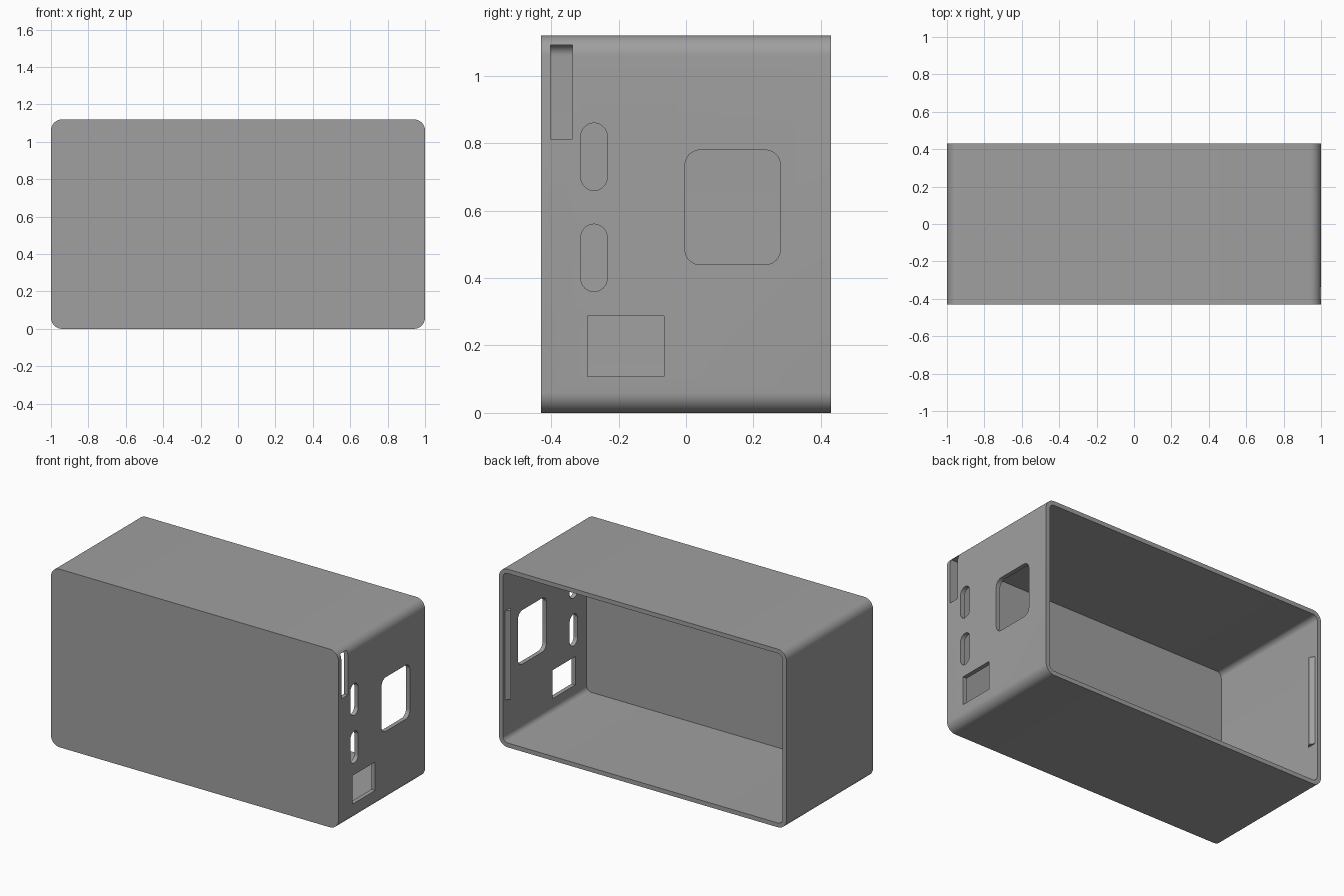
import bpy
import bmesh
import math
from mathutils import Vector

if "Cube" in bpy.data.objects:
    bpy.data.objects.remove(bpy.data.objects["Cube"])

W, D, H = 2.0, 0.86, 1.12     # outer size
T = 0.027                     # wall thickness

grey = bpy.data.materials.new("grey plastic")
grey.diffuse_color = (0.35, 0.35, 0.35, 1)
grey.use_nodes = True
grey.node_tree.nodes["Principled BSDF"].inputs["Base Color"].default_value = grey.diffuse_color


def rounded_rect(u0, u1, v0, v1, r, steps=10):
    """Outline of a rectangle with rounded corners."""
    if r == 0:
        return [(u0, v0), (u1, v0), (u1, v1), (u0, v1)]
    pts = []
    corners = [(u1 - r, v1 - r), (u0 + r, v1 - r), (u0 + r, v0 + r), (u1 - r, v0 + r)]
    for i, (cu, cv) in enumerate(corners):
        for k in range(steps + 1):
            a = math.pi / 2 * (i + k / steps)
            pts.append((cu + r * math.cos(a), cv + r * math.sin(a)))
    return pts


def prism(name, outline, axis, a, b):
    """Extrude an outline along x, y or z from a to b."""
    place = {"x": lambda u, v, w: (w, u, v),
             "y": lambda u, v, w: (u, w, v),
             "z": lambda u, v, w: (u, v, w)}[axis]
    bm = bmesh.new()
    face = bm.faces.new([bm.verts.new(place(u, v, a)) for u, v in outline])
    new = bmesh.ops.extrude_face_region(bm, geom=[face])["geom"]
    shift = Vector(place(0, 0, b - a))
    bmesh.ops.translate(bm, vec=shift, verts=[g for g in new if isinstance(g, bmesh.types.BMVert)])
    bmesh.ops.remove_doubles(bm, verts=bm.verts, dist=1e-5)
    bmesh.ops.recalc_face_normals(bm, faces=bm.faces)
    mesh = bpy.data.meshes.new(name)
    bm.to_mesh(mesh)
    bm.free()
    mesh.materials.append(grey)
    obj = bpy.data.objects.new(name, mesh)
    bpy.context.collection.objects.link(obj)
    return obj


def activate(obj):
    bpy.ops.object.select_all(action='DESELECT')
    obj.select_set(True)
    bpy.context.view_layer.objects.active = obj


def cut(target, cutter):
    """Subtract a cutter and discard it."""
    cutter.hide_render = True
    mod = target.modifiers.new("cut", 'BOOLEAN')
    mod.operation = 'DIFFERENCE'
    mod.solver = 'EXACT'
    mod.object = cutter
    activate(target)
    bpy.ops.object.modifier_apply(modifier=mod.name)
    bpy.data.objects.remove(cutter)


# Case: rounded box, closed at the front and open at the back
case = prism("case", rounded_rect(-W / 2, W / 2, 0, H, 0.06), "y", -D / 2, D / 2)
cut(case, prism("cavity", rounded_rect(-W / 2 + T, W / 2 - T, T, H - T, 0.033),
                "y", -D / 2 + T, D / 2 + 0.1))

# Port openings in the right wall: y range, z range, corner radius
ports = [
    ("corner_slot", -0.402, -0.337, 0.812, 1.092, 0),
    ("upper_slot", -0.312, -0.234, 0.66, 0.86, 0.0389),
    ("lower_slot", -0.312, -0.234, 0.36, 0.56, 0.0389),
    ("square_port", -0.292, -0.065, 0.108, 0.287, 0),
    ("large_window", -0.003, 0.28, 0.44, 0.78, 0.045),
]
for name, y0, y1, z0, z1, r in ports:
    cut(case, prism(name, rounded_rect(y0, y1, z0, z1, r), "x", 0.9, 1.1))
activate(case)
bpy.ops.object.shade_smooth_by_angle(angle=math.radians(30))

# Snap ridges: wedge strips on both inner side walls near the open back
for side, name in ((1, "right_snap_ridge"), (-1, "left_snap_ridge")):
    wall = side * (W / 2 - T + 0.002)
    tip = side * (W / 2 - T - 0.022)
    prism(name, [(wall, 0.352), (tip, 0.382), (wall, 0.412)], "z", 0.28, 0.84)
